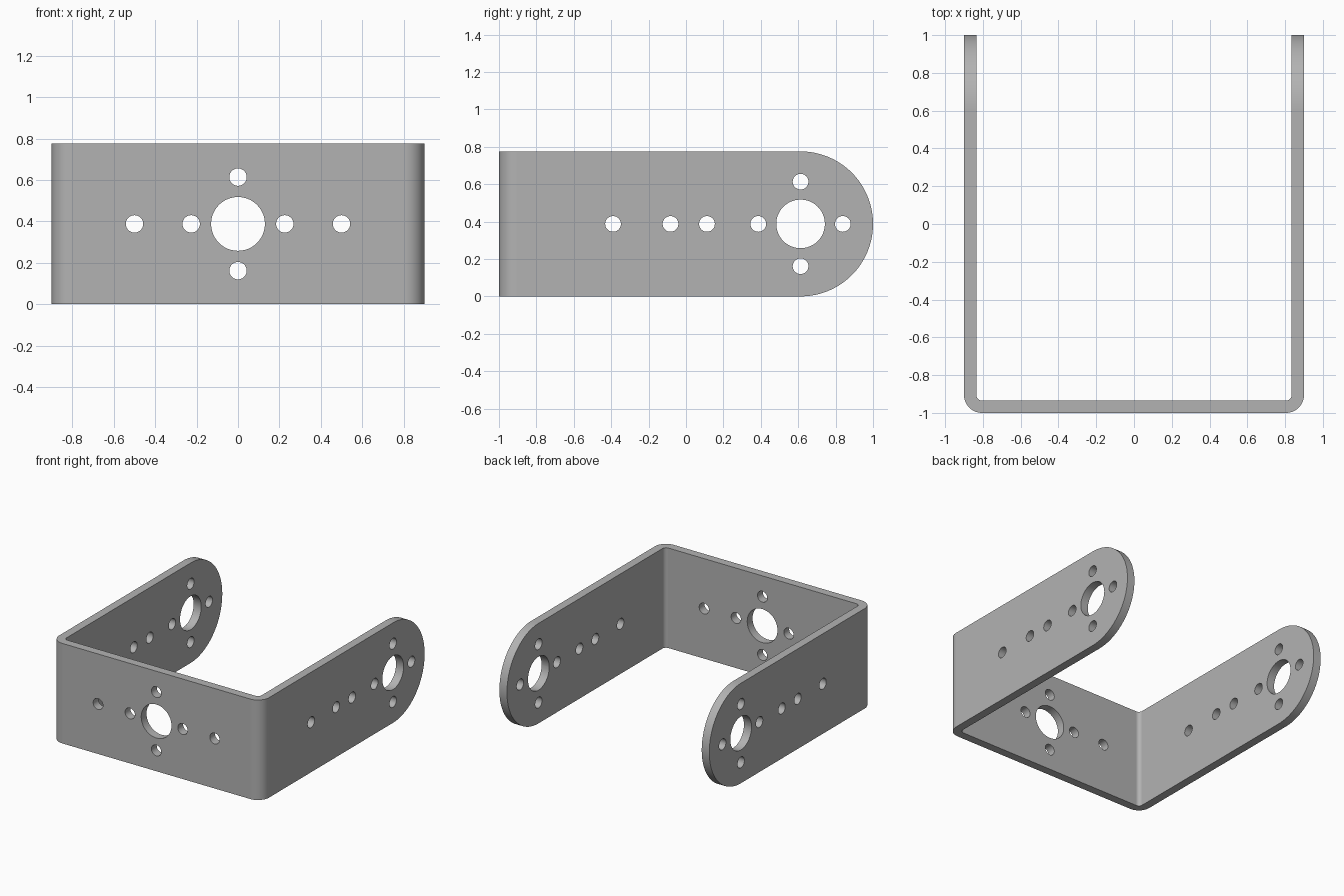
import bpy
import bmesh
from math import sin, cos, pi, radians
from mathutils import Matrix, Vector

cube = bpy.data.objects.get("Cube")
if cube:
    bpy.data.objects.remove(cube, do_unlink=True)

WIDTH, HEIGHT, WALL = 0.9, 0.775, 0.065    # half width, full height, sheet thickness
MID = HEIGHT / 2                           # centre height, also radius of the rounded ends
HUB_Y = 1 - MID                            # centre of the rounded ends
BEND = 0.095                               # outer bend radius
BIG, SMALL, RING = 0.13, 0.042, 0.226      # hole radii and bolt circle radius


def arc(cx, cy, r, start, end, steps):
    return [(cx + r * cos(start + (end - start) * i / steps),
             cy + r * sin(start + (end - start) * i / steps)) for i in range(steps + 1)]


def make_object(name, bm):
    bmesh.ops.recalc_face_normals(bm, faces=bm.faces[:])
    mesh = bpy.data.meshes.new(name)
    bm.to_mesh(mesh)
    bm.free()
    obj = bpy.data.objects.new(name, mesh)
    bpy.context.collection.objects.link(obj)
    return obj


def extrude_profile(name, points, offset):
    bm = bmesh.new()
    face = bm.faces.new([bm.verts.new(p) for p in points])
    moved = bmesh.ops.extrude_face_region(bm, geom=[face])["geom"]
    verts = [v for v in moved if isinstance(v, bmesh.types.BMVert)]
    bmesh.ops.translate(bm, vec=offset, verts=verts)
    return make_object(name, bm)


def add_hole(bm, centre, radius, axis, depth):
    rot = Vector(axis).to_track_quat("Z", "Y").to_matrix().to_4x4()
    bmesh.ops.create_cone(bm, cap_ends=True, segments=48, radius1=radius, radius2=radius,
                          depth=depth, matrix=Matrix.Translation(centre) @ rot)


# U-shaped sheet with rounded bends, over-tall so it can be trimmed to outline
cx, cy = WIDTH - BEND, BEND - 1
right_half = [(WIDTH - WALL, 1.0), (WIDTH, 1.0)]
outer = arc(cx, cy, BEND, 0, -pi / 2, 16)
inner = arc(cx, cy, BEND - WALL, -pi / 2, 0, 12)
half = inner + right_half + outer
mirrored = [(-x, y) for x, y in reversed(half)]
bracket = extrude_profile("bracket", [(x, y, -0.2) for x, y in half + mirrored],
                          (0, 0, HEIGHT + 0.4))

# Side outline with a semicircular end
outline = [(-1.2, 0)] + arc(HUB_Y, MID, MID, -pi / 2, pi / 2, 64) + [(-1.2, HEIGHT)]
trim = extrude_profile("outline_trim", [(-1.1, y, z) for y, z in outline], (2.2, 0, 0))

# Hole pattern in the front plate and through both arms
bm = bmesh.new()
add_hole(bm, (0, -1, MID), BIG, (0, 1, 0), 0.4)
add_hole(bm, (0, HUB_Y, MID), BIG, (1, 0, 0), 2.2)
for s in (-1, 1):
    for x, dz in ((s * RING, 0), (s * 0.5, 0), (0, s * RING)):
        add_hole(bm, (x, -1, MID + dz), SMALL, (0, 1, 0), 0.4)
    for dy, dz in ((s * RING, 0), (0, s * RING)):
        add_hole(bm, (0, HUB_Y + dy, MID + dz), SMALL, (1, 0, 0), 2.2)
for y in (-0.39, -0.083, 0.112):
    add_hole(bm, (0, y, MID), SMALL, (1, 0, 0), 2.2)
drills = make_object("hole_drills", bm)

# Cut the sheet and bake the result
for cutter, operation in ((trim, "INTERSECT"), (drills, "DIFFERENCE")):
    mod = bracket.modifiers.new(cutter.name, "BOOLEAN")
    mod.object, mod.operation, mod.solver = cutter, operation, "EXACT"
    cutter.hide_render = True
bpy.context.view_layer.objects.active = bracket
for obj in bpy.context.selected_objects:
    obj.select_set(False)
bracket.select_set(True)
for mod in list(bracket.modifiers):
    bpy.ops.object.modifier_apply(modifier=mod.name)
for cutter in (trim, drills):
    bpy.data.objects.remove(cutter, do_unlink=True)

# Smooth bends and holes, flat plates
bpy.ops.object.shade_smooth_by_angle(angle=radians(30))
for poly in bracket.data.polygons:
    if poly.area > 0.2:
        poly.use_smooth = False

# Grey metal
metal = bpy.data.materials.new("grey_metal")
metal.use_nodes = True
colour = (0.45, 0.45, 0.45, 1)
metal.diffuse_color = colour
metal.node_tree.nodes["Principled BSDF"].inputs["Base Color"].default_value = colour
bracket.data.materials.clear()
bracket.data.materials.append(metal)
